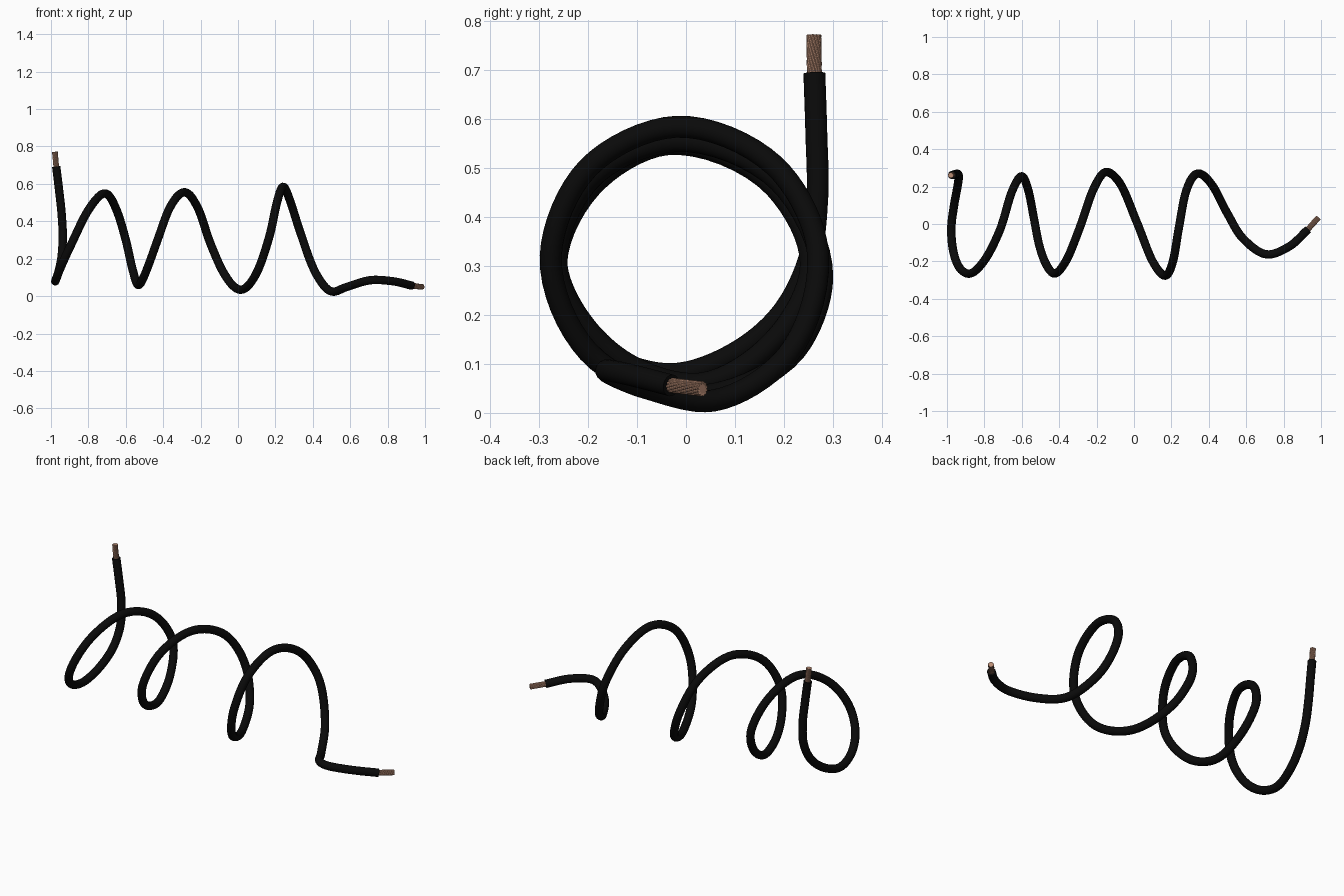
import bpy, math
from mathutils import Vector

if "Cube" in bpy.data.objects:
    bpy.data.objects.remove(bpy.data.objects["Cube"])

R = 0.0225          # sheath radius
CORE_R = 0.0155     # bare copper radius

def material(name, rgb):
    m = bpy.data.materials.new(name)
    m.diffuse_color = (*rgb, 1)
    m.use_nodes = True
    m.node_tree.nodes["Principled BSDF"].inputs["Base Color"].default_value = m.diffuse_color
    return m

BLACK = material("black rubber", (0.003, 0.003, 0.003))
COPPER = material("copper", (0.50, 0.27, 0.18))

# Centre line of the loose coil, from the upright end to the floor end
PATH = [Vector(p) for p in [
    (-0.972, 0.262, 0.693), (-0.957, 0.266, 0.57), (-0.943, 0.268, 0.44),
    (-0.937, 0.250, 0.31), (-0.945, 0.193, 0.20), (-0.962, 0.100, 0.122),
    (-0.977, -0.03, 0.079), (-0.963, -0.16, 0.117), (-0.932, -0.235, 0.19),
    (-0.890, -0.265, 0.28), (-0.800, -0.195, 0.46), (-0.720, -0.04, 0.548),
    (-0.650, 0.180, 0.462), (-0.600, 0.255, 0.30), (-0.565, 0.180, 0.148),
    (-0.535, 0.030, 0.06), (-0.505, -0.12, 0.10), (-0.475, -0.205, 0.175),
    (-0.430, -0.264, 0.30), (-0.365, -0.20, 0.472), (-0.290, -0.02, 0.555),
    (-0.215, 0.190, 0.472), (-0.145, 0.278, 0.275), (-0.080, 0.225, 0.13),
    (0.015, 0.010, 0.034), (0.100, -0.20, 0.125), (0.168, -0.276, 0.32),
    (0.208, -0.20, 0.50), (0.240, -0.02, 0.584), (0.280, 0.180, 0.505),
    (0.330, 0.266, 0.35), (0.420, 0.205, 0.115), (0.500, 0.055, 0.025),
    (0.585, -0.08, 0.05), (0.717, -0.163, 0.086), (0.830, -0.12, 0.079),
    (0.930, -0.03, 0.056)]]

def smooth_path(pts, steps=8):
    """Cubic curve through the points, with chord-length tangents."""
    n = len(pts)
    d = [(pts[i + 1] - pts[i]).length for i in range(n - 1)]
    tan = []
    for i in range(n):
        if i == 0 or i == n - 1:
            k = min(i, n - 2)
            tan.append((pts[k + 1] - pts[k]) / d[k])
        else:
            a, b = (pts[i] - pts[i - 1]) / d[i - 1], (pts[i + 1] - pts[i]) / d[i]
            tan.append((a * d[i] + b * d[i - 1]) / (d[i] + d[i - 1]))
    out = []
    for i in range(n - 1):
        for s in range(steps):
            t = s / steps
            out.append((2*t**3 - 3*t**2 + 1) * pts[i] + (3*t**2 - 2*t**3) * pts[i + 1]
                       + d[i] * ((t**3 - 2*t**2 + t) * tan[i] + (t**3 - t**2) * tan[i + 1]))
    return out + [pts[-1]]

def tubes(name, lines, radius, mat, res):
    """Capped round tubes along one or more polylines, as one mesh."""
    cu = bpy.data.curves.new(name, 'CURVE')
    cu.dimensions = '3D'
    cu.bevel_depth, cu.bevel_resolution, cu.use_fill_caps = radius, res, True
    for line in lines:
        sp = cu.splines.new('POLY')
        sp.points.add(len(line) - 1)
        for p, co in zip(sp.points, line):
            p.co = (*co, 1)
    cu.materials.append(mat)
    ob = bpy.data.objects.new(name, cu)
    bpy.context.collection.objects.link(ob)
    bpy.ops.object.select_all(action='DESELECT')
    ob.select_set(True)
    bpy.context.view_layer.objects.active = ob
    bpy.ops.object.convert(target='MESH')
    bpy.ops.object.shade_smooth_by_angle(angle=math.radians(40))
    return ob

def stranded_end(name, base, tip, strands=12, twist=-2.2, steps=10):
    """Bare copper: a core wrapped by twisted strands."""
    axis = tip - base
    u = axis.orthogonal().normalized()
    v = axis.normalized().cross(u)
    wire = CORE_R * 0.21
    ring = CORE_R - wire
    lines = []
    for k in range(strands):
        line = []
        for s in range(steps + 1):
            t = s / steps
            a = math.tau * k / strands + twist * t
            line.append(base + axis * t + ring * (u * math.cos(a) + v * math.sin(a)))
        lines.append(line)
    tubes(name + "_strands", lines, wire, COPPER, 2)
    tubes(name + "_core", [[base, tip]], ring, COPPER, 3)

# Black sheath
tubes("cable_sheath", [smooth_path(PATH)], R, BLACK, 6)

# Bare ends
stranded_end("upper_copper", Vector((-0.971, 0.262, 0.683)), Vector((-0.979, 0.261, 0.771)))
stranded_end("lower_copper", Vector((0.922, -0.037, 0.057)), Vector((0.986, 0.034, 0.049)))
